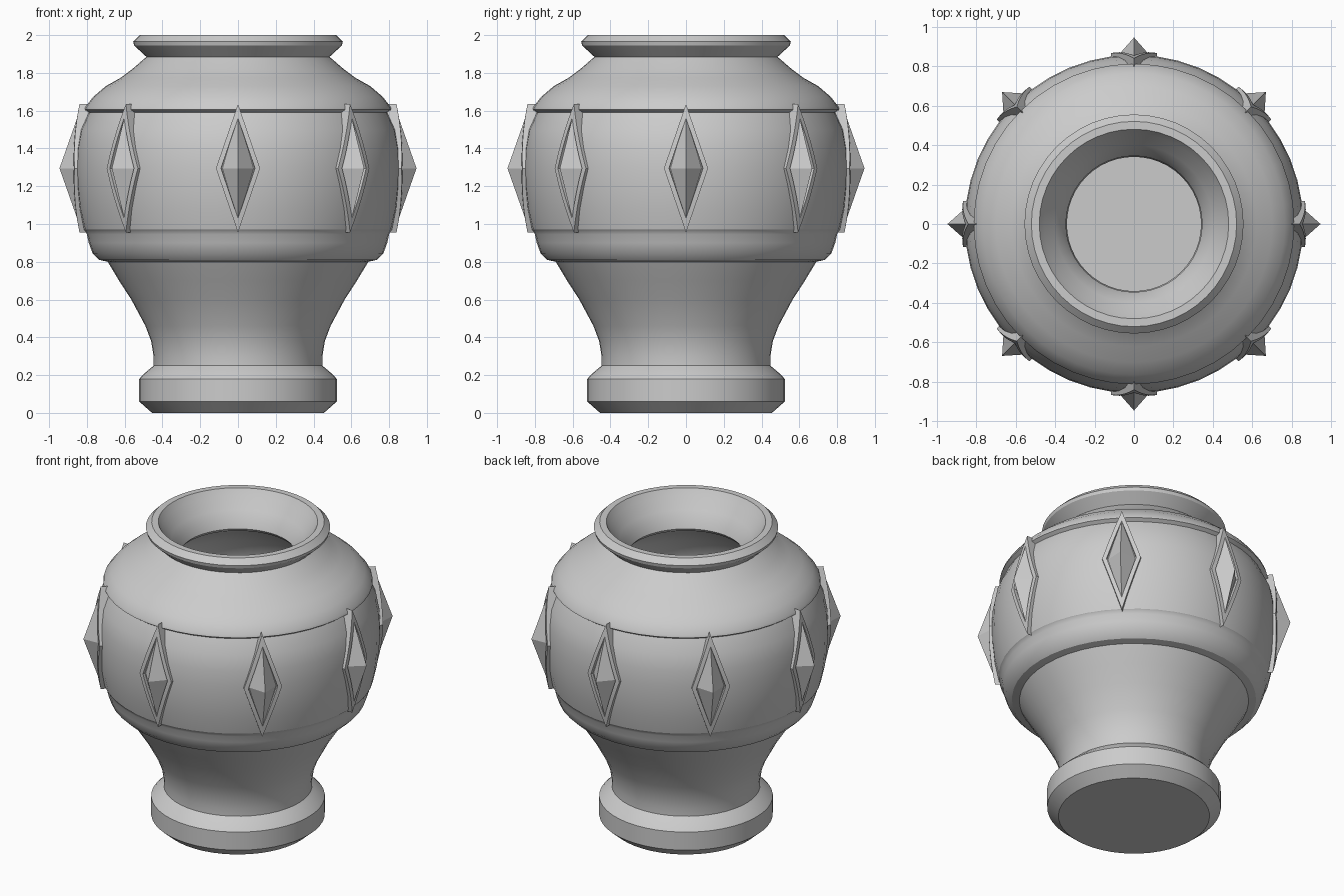
import bpy, bmesh
from math import sin, cos, pi, radians

if "Cube" in bpy.data.objects:
    bpy.data.objects.remove(bpy.data.objects["Cube"])


def finish(name, bm, angle):
    bmesh.ops.recalc_face_normals(bm, faces=bm.faces)
    me = bpy.data.meshes.new(name)
    bm.to_mesh(me)
    bm.free()
    ob = bpy.data.objects.new(name, me)
    bpy.context.collection.objects.link(ob)
    bpy.ops.object.select_all(action='DESELECT')
    ob.select_set(True)
    bpy.context.view_layer.objects.active = ob
    if angle:
        bpy.ops.object.shade_smooth_by_angle(angle=radians(angle))
    return ob


def lathe(name, profile, segs=48, angle=28):
    # profile is a list of (radius, z); both ends are capped flat
    bm = bmesh.new()
    rings = [[bm.verts.new((r * cos(2 * pi * i / segs), r * sin(2 * pi * i / segs), z))
              for i in range(segs)] for r, z in profile]
    for a, b in zip(rings, rings[1:]):
        for i in range(segs):
            j = (i + 1) % segs
            bm.faces.new((a[i], a[j], b[j], b[i]))
    bm.faces.new(rings[0])
    bm.faces.new(rings[-1])
    return finish(name, bm, angle)


# Vase body: foot, stem, lower band, belly, shoulder, rim, then the hollow inside
outer = [(0.455, 0), (0.523, 0.06), (0.523, 0.18), (0.50, 0.205), (0.465, 0.235), (0.447, 0.25),
         (0.447, 0.30), (0.46, 0.38), (0.49, 0.46), (0.565, 0.60), (0.63, 0.70), (0.69, 0.80),
         (0.735, 0.81), (0.77, 0.845), (0.79, 0.90), (0.80, 0.945), (0.81, 0.965),
         (0.815, 0.97), (0.84, 1.08), (0.853, 1.20), (0.857, 1.30), (0.852, 1.40),
         (0.833, 1.50), (0.79, 1.59), (0.812, 1.605), (0.808, 1.62), (0.765, 1.675), (0.70, 1.73),
         (0.62, 1.775), (0.56, 1.82), (0.485, 1.885)]
rim = [(0.55, 1.945), (0.555, 1.965), (0.52, 2.0), (0.48, 2.0), (0.455, 1.96), (0.40, 1.89),
       (0.365, 1.84), (0.345, 1.79)]
inner = [(0.36, 1.77), (0.55, 1.67), (0.67, 1.56), (0.73, 1.42), (0.74, 1.28), (0.71, 1.05),
         (0.62, 0.87), (0.46, 0.62), (0.37, 0.45), (0.34, 0.30), (0.34, 0.13)]
lathe("vase_body", outer + rim + inner)

MID = 1.295


def front(z):
    # radius of the frame's outer face, following the belly
    return 0.874 - 0.30 * (z - MID) ** 2


def wrap(u, z, r, ang):
    a = ang + u / r
    return (r * cos(a), r * sin(a), z)


def diamond(hw, hh, n=5):
    pts = [(0, hh), (hw, 0), (0, -hh), (-hw, 0)]
    return [(p[0] + (q[0] - p[0]) * k / n, MID + p[1] + (q[1] - p[1]) * k / n)
            for p, q in zip(pts, pts[1:] + pts[:1]) for k in range(n)]


# Eight lozenge ornaments: a curved frame around a pointed stud
for k in range(8):
    ang = k * pi / 4
    bm = bmesh.new()
    loops = []
    for (hw, hh), off in (((0.117, 0.34), -0.06), ((0.117, 0.34), 0.0),
                          ((0.09, 0.265), 0.0), ((0.085, 0.255), -0.06)):
        loops.append([bm.verts.new(wrap(u, z, front(z) + off, ang)) for u, z in diamond(hw, hh)])
    n = len(loops[0])
    for a, b in zip(loops, loops[1:] + loops[:1]):
        for i in range(n):
            j = (i + 1) % n
            bm.faces.new((a[i], a[j], b[j], b[i]))
    finish(f"lozenge_frame_{k + 1}", bm, 25)

    bm = bmesh.new()
    base = [bm.verts.new(wrap(u, z, 0.85, ang)) for u, z in diamond(0.088, 0.27, 1)]
    tip = bm.verts.new(wrap(0, MID, 0.945, ang))
    for i in range(4):
        bm.faces.new((base[i], base[(i + 1) % 4], tip))
    bm.faces.new(base)
    finish(f"lozenge_stud_{k + 1}", bm, 0)
